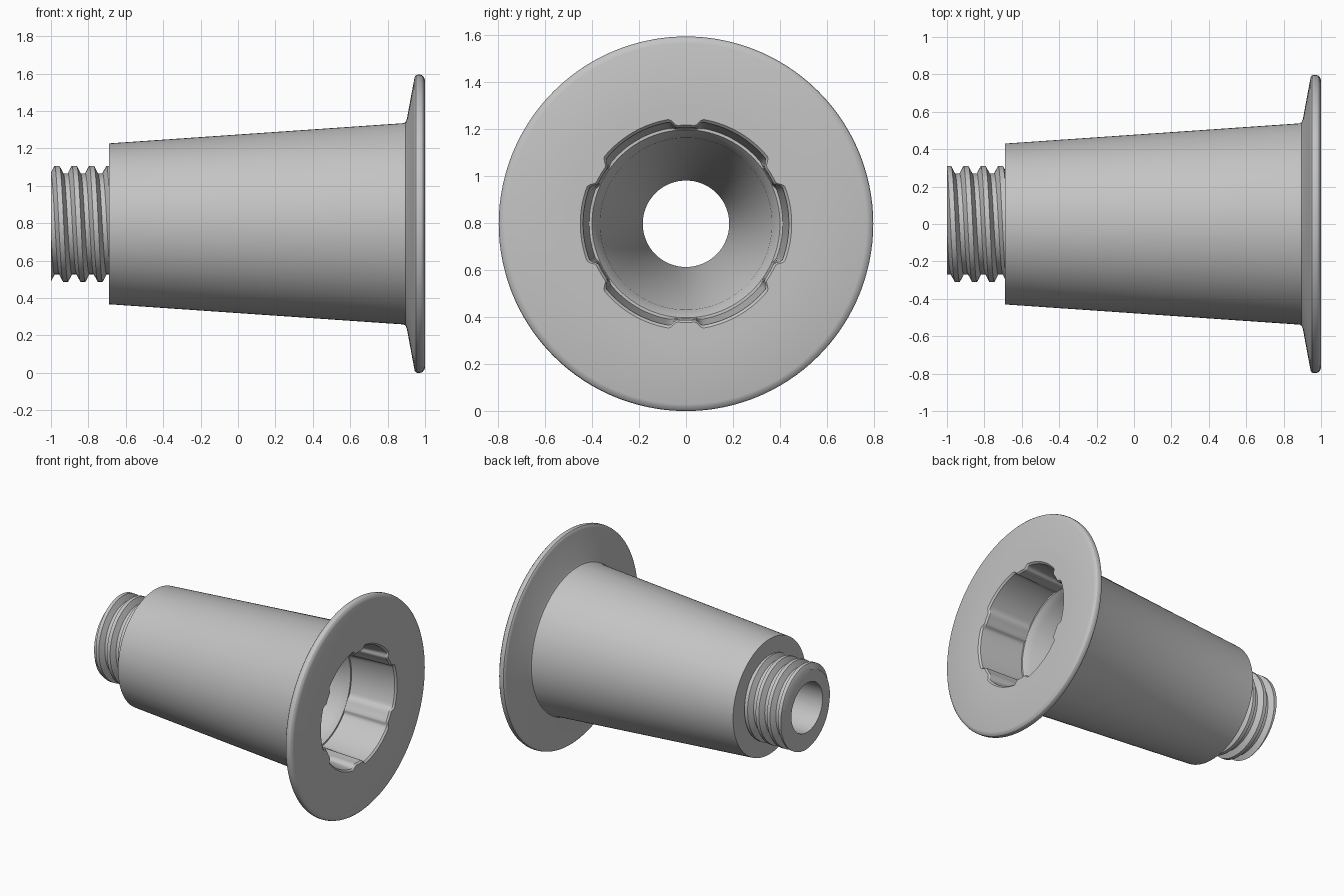
import bpy, bmesh
from math import sin, cos, pi, radians

cube = bpy.data.objects.get("Cube")
if cube:
    bpy.data.objects.remove(cube, do_unlink=True)

AXIS_Z = 0.797
PITCH = 0.0925

grey = bpy.data.materials.new("light grey plastic")
grey.use_nodes = True
colour = (0.55, 0.55, 0.55, 1)
grey.diffuse_color = colour
grey.node_tree.nodes["Principled BSDF"].inputs["Base Color"].default_value = colour


def sweep(name, angles, section):
    """Sweep section(angle) -> [(x, radius)] once around the long axis."""
    bm = bmesh.new()
    rows = []
    for a in angles:
        rows.append([bm.verts.new((x, -r * sin(a), AXIS_Z + r * cos(a)))
                     for x, r in section(a)])
    for r0, r1 in zip(rows, rows[1:]):
        for k in range(len(r0) - 1):
            bm.faces.new((r0[k], r1[k], r1[k + 1], r0[k + 1]))
    bmesh.ops.remove_doubles(bm, verts=bm.verts, dist=1e-5)
    mesh = bpy.data.meshes.new(name)
    bm.to_mesh(mesh)
    bm.free()
    mesh.materials.append(grey)
    obj = bpy.data.objects.new(name, mesh)
    bpy.context.collection.objects.link(obj)
    bpy.ops.object.select_all(action='DESELECT')
    obj.select_set(True)
    bpy.context.view_layer.objects.active = obj
    bpy.ops.object.shade_smooth_by_angle(angle=radians(28))
    return obj


# Angles follow the six ribs in the socket, with extra steps at the rib flanks
steps = [-5, -2.5, 0, 2.5, 5, 6, 6.6, 7.2, 8.2, 9.5] + [12 + 3 * i for i in range(13)] \
    + [50.5, 51.8, 52.8, 53.4, 54]
angles = [radians(60 * k + s) for k in range(6) for s in steps] + [radians(355)]


def pocket(a):
    """0 on a rib, 1 in a pocket, with rounded flanks."""
    d = abs((a / radians(60) + 0.5) % 1 - 0.5) * 60
    t = min(max((d - 5) / 4.5, 0), 1)
    return t * t * (3 - 2 * t)


# Outer cone and flange, continuing to the front face
outer = [(-0.69, 0.25), (-0.69, 0.43), (0.885, 0.538), (0.896, 0.544), (0.903, 0.562),
         (0.942, 0.772), (0.945, 0.786), (0.952, 0.795), (0.96, 0.797), (0.975, 0.797),
         (0.986, 0.793), (0.995, 0.783), (1.0, 0.768), (1.0, 0.5)]
# Chamfered seat, funnel and straight outlet
inner = [(0.65, 0.40), (0.60, 0.366), (-0.69, 0.184), (-1.0, 0.184)]


def housing_section(a):
    p = pocket(a)
    mouth = [(1.0, 0.42 + 0.03 * p), (0.988, 0.41 + 0.028 * p), (0.65, 0.402 + 0.01 * p)]
    return outer + mouth + inner


sweep("housing", angles, housing_section)


# Threaded neck: trapezoid thread clipped at both ends
def thread_radius(x, a):
    u = (x + 0.968) / PITCH - a / (2 * pi)
    d = abs((u + 0.5) % 1 - 0.5) * PITCH
    return 0.31 - 0.04 * min(max((d - 0.013) / 0.021, 0), 1)


def neck_section(a):
    pts = [(-1.0, 0.184)]
    for k in range(-2, 5):
        for off in (-0.034, -0.013, 0.013, 0.034):
            x = -0.968 + PITCH * (k + a / (2 * pi)) + off
            x = min(max(x, -1.0), -0.69)
            pts.append((x, thread_radius(x, a)))
    return pts


sweep("threaded_neck", [2 * pi * i / 96 for i in range(97)], neck_section)
